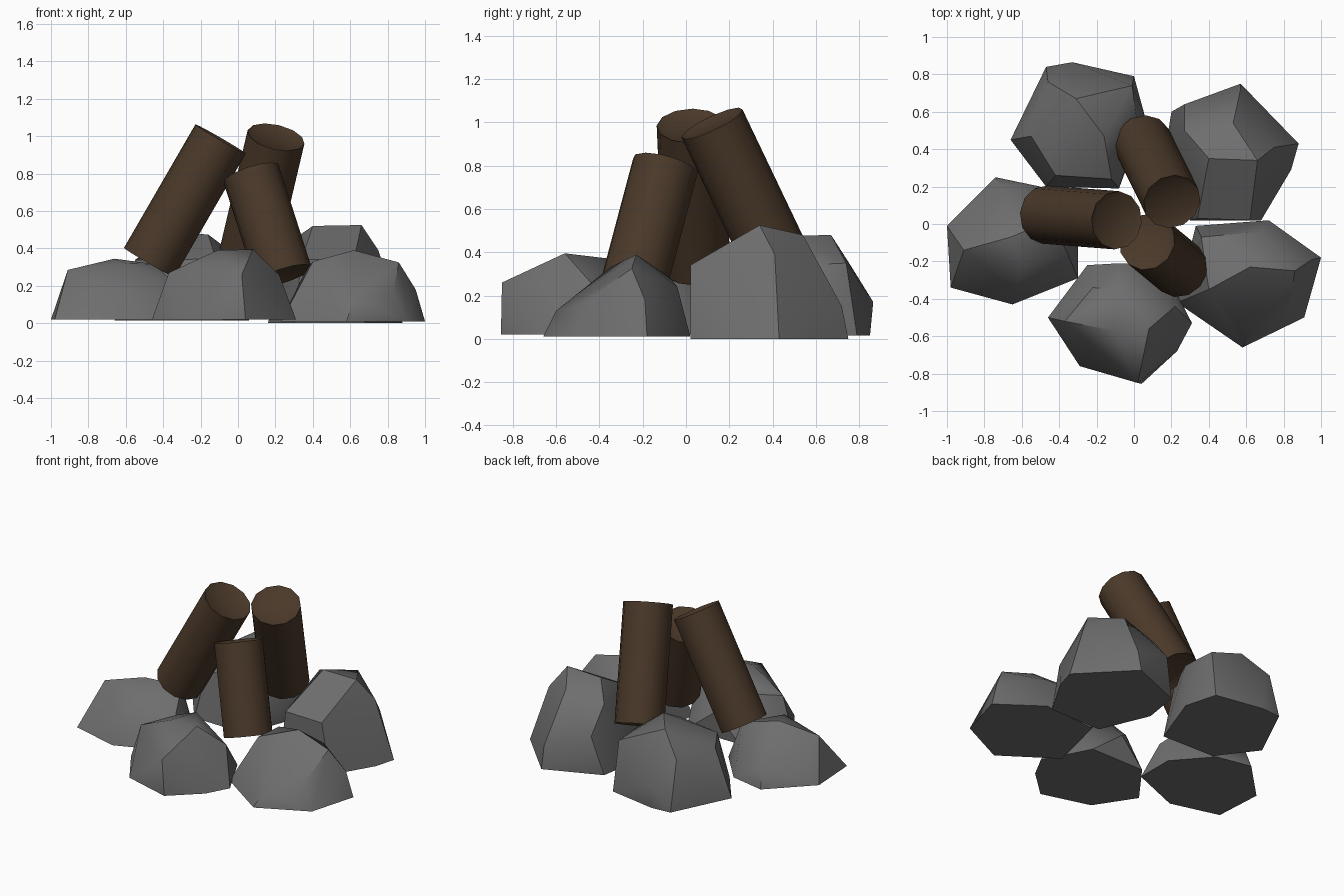
import bpy, bmesh, math
from mathutils import Vector


def material(name, rgb):
    m = bpy.data.materials.new(name)
    m.diffuse_color = (*rgb, 1)
    return m


STONE = material("stone grey", (0.155, 0.155, 0.155))
BARK = material("dark bark brown", (0.068, 0.04, 0.022))


def finish(name, bm, mat, angle):
    bmesh.ops.recalc_face_normals(bm, faces=bm.faces)
    mesh = bpy.data.meshes.new(name)
    bm.to_mesh(mesh)
    bm.free()
    mesh.materials.append(mat)
    mesh.shade_smooth()
    mesh.set_sharp_from_angle(angle=math.radians(angle))
    ob = bpy.data.objects.new(name, mesh)
    bpy.context.collection.objects.link(ob)


def rock(name, floor, base, upper):
    """Faceted boulder: hull of a flat footprint and a few crown corners."""
    bm = bmesh.new()
    for p in [(x, y, floor) for x, y in base] + upper:
        bm.verts.new(p)
    hull = bmesh.ops.convex_hull(bm, input=bm.verts[:])
    loose = {g for g in hull["geom_interior"] + hull["geom_unused"]
             if isinstance(g, bmesh.types.BMVert)}
    bmesh.ops.delete(bm, geom=list(loose), context='VERTS')
    bmesh.ops.dissolve_limit(bm, angle_limit=math.radians(4),
                             verts=bm.verts[:], edges=bm.edges[:])
    finish(name, bm, STONE, 38)


def log(name, bottom, top, radius=0.156):
    """Twelve-sided log with a recessed disc in each end."""
    a, b = Vector(bottom), Vector(top)
    bm = bmesh.new()
    bmesh.ops.create_cone(bm, cap_ends=True, segments=12, radius1=radius,
                          radius2=radius, depth=(b - a).length)
    bm.normal_update()
    caps = [f for f in bm.faces if len(f.verts) == 12]
    bmesh.ops.inset_individual(bm, faces=caps, thickness=0.028, depth=-0.015)
    turn = (b - a).to_track_quat('Z', 'Y').to_matrix()
    for v in bm.verts:
        v.co = turn @ v.co + (a + b) / 2
    finish(name, bm, BARK, 35)


# Logs leaning together
log("left_log", (-0.475, 0.05, 0.325), (-0.093, 0.02, 0.985))
log("back_log", (0.045, 0.44, 0.325), (0.203, 0.12, 0.995))
log("front_log", (0.245, -0.24, 0.255), (0.07, -0.095, 0.8))

# Ring of stones
rock("left_stone", 0.02,
     [(-1.0, -0.01), (-0.74, 0.25), (-0.5, 0.2), (-0.3, -0.03),
      (-0.3, -0.29), (-0.65, -0.43), (-0.98, -0.34)],
     [(-0.91, -0.14, 0.285), (-0.66, -0.07, 0.345), (-0.44, 0.02, 0.315),
      (-0.6, -0.21, 0.32), (-0.35, -0.17, 0.22), (-0.72, 0.21, 0.15),
      (-0.63, -0.37, 0.16)])

rock("front_stone", 0.02,
     [(-0.46, -0.5), (-0.29, -0.76), (0.04, -0.855), (0.23, -0.68),
      (0.31, -0.53), (0.15, -0.22), (-0.25, -0.22)],
     [(-0.37, -0.52, 0.27), (-0.11, -0.57, 0.39), (0.08, -0.56, 0.395),
      (0.02, -0.85, 0.26), (0.12, -0.68, 0.26), (0.22, -0.44, 0.26),
      (-0.07, -0.35, 0.37), (-0.22, -0.34, 0.31), (-0.08, -0.21, 0.2)])

rock("right_stone", 0.01,
     [(0.33, -0.01), (0.72, 0.02), (1.0, -0.18), (0.91, -0.5),
      (0.58, -0.66), (0.23, -0.42)],
     [(0.36, -0.07, 0.28), (0.62, -0.23, 0.39), (0.86, -0.25, 0.325),
      (0.95, -0.19, 0.18), (0.83, -0.47, 0.17), (0.62, -0.6, 0.13),
      (0.4, -0.35, 0.33), (0.68, -0.04, 0.24)])

rock("back_right_stone", 0.0,
     [(0.2, 0.6), (0.57, 0.75), (0.88, 0.43), (0.84, 0.29),
      (0.68, 0.02), (0.3, 0.02), (0.16, 0.35)],
     [(0.4, 0.35, 0.52), (0.53, 0.54, 0.48), (0.66, 0.34, 0.525),
      (0.62, 0.02, 0.34), (0.34, 0.03, 0.34), (0.27, 0.5, 0.43),
      (0.75, 0.41, 0.39), (0.27, 0.64, 0.26), (0.57, 0.72, 0.15)])

rock("back_left_stone", 0.015,
     [(-0.66, 0.45), (-0.47, 0.84), (-0.33, 0.85), (0.0, 0.79),
      (0.06, 0.57), (-0.08, 0.19), (-0.47, 0.2)],
     [(-0.31, 0.67, 0.48), (-0.16, 0.47, 0.475), (-0.01, 0.74, 0.35),
      (-0.46, 0.76, 0.34), (-0.55, 0.47, 0.34), (-0.42, 0.26, 0.33),
      (-0.12, 0.24, 0.35), (0.02, 0.52, 0.34), (-0.33, 0.865, 0.17)])
